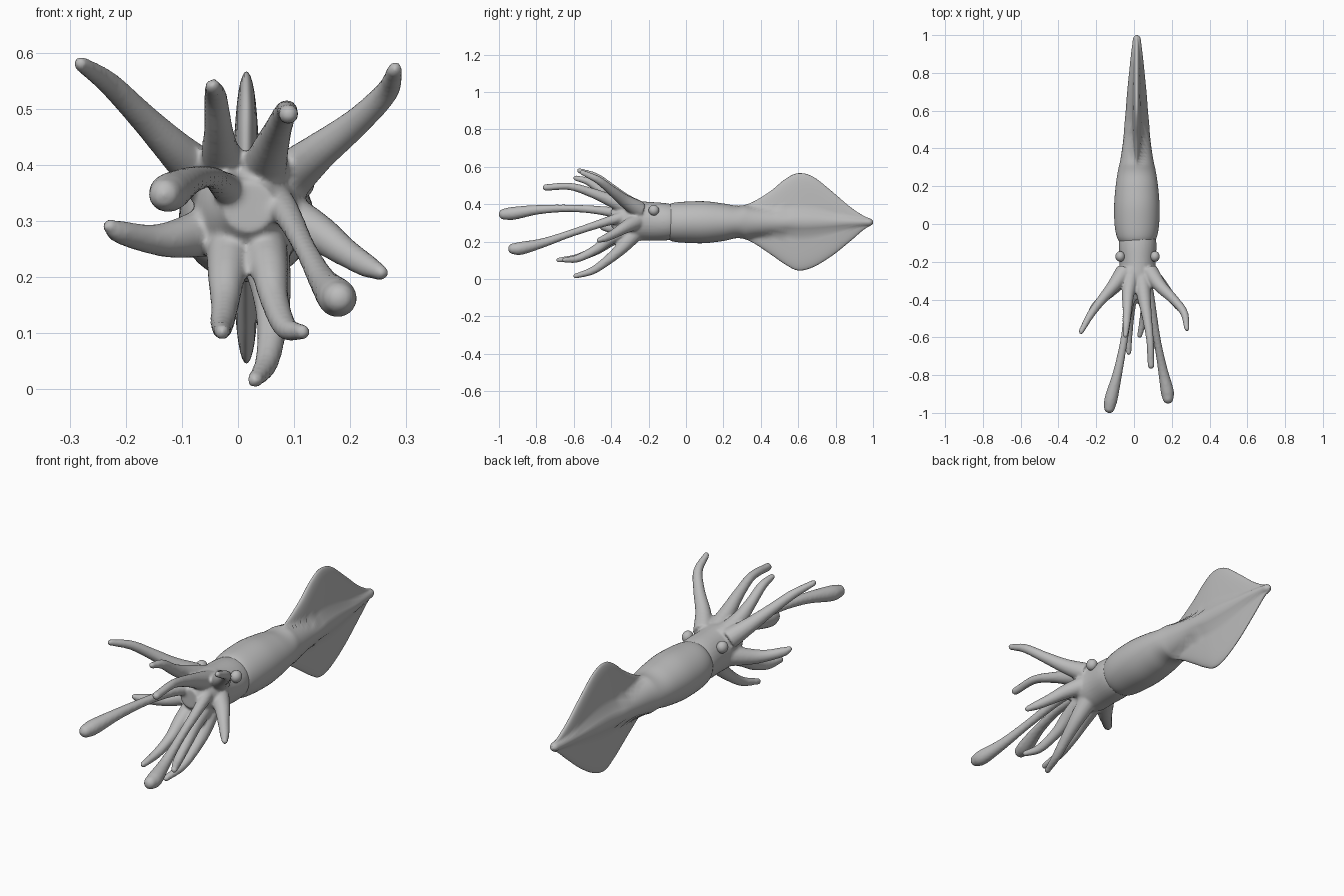
import bpy, bmesh, math
from mathutils import Vector

cube = bpy.data.objects.get("Cube")
if cube:
    bpy.data.objects.remove(cube, do_unlink=True)

skin = bpy.data.materials.new("plain_grey")
skin.use_nodes = True
grey = (0.5, 0.5, 0.5, 1)
skin.diffuse_color = grey
skin.node_tree.nodes["Principled BSDF"].inputs["Base Color"].default_value = grey


def interpolate(stations, steps):
    """Smooth curve through tuples of any length."""
    pts = [Vector(s) for s in stations]
    pts = [2 * pts[0] - pts[1]] + pts + [2 * pts[-1] - pts[-2]]
    out = []
    for i in range(1, len(pts) - 2):
        a, b, c, d = pts[i - 1:i + 3]
        for k in range(steps):
            t = k / steps
            out.append(b + (c - a) * (t / 2) + (2 * a - 5 * b + 4 * c - d) * (t * t / 2)
                       + (3 * b - a - 3 * c + d) * (t ** 3 / 2))
    return out + [pts[-2]]


def loft(bm, rings):
    """Skin a closed tube over a row of equal rings."""
    rows = [[bm.verts.new(p) for p in ring] for ring in rings]
    n = len(rows[0])
    for a, b in zip(rows, rows[1:]):
        for i in range(n):
            j = (i + 1) % n
            bm.faces.new((a[i], a[j], b[j], b[i]))
    bm.faces.new(rows[0])
    bm.faces.new(rows[-1])


def finish(bm, name):
    bmesh.ops.recalc_face_normals(bm, faces=bm.faces)
    mesh = bpy.data.meshes.new(name)
    bm.to_mesh(mesh)
    bm.free()
    mesh.materials.append(skin)
    mesh.shade_smooth()
    obj = bpy.data.objects.new(name, mesh)
    bpy.context.collection.objects.link(obj)
    return obj


def angles(n):
    return [2 * math.pi * i / n for i in range(n)]


# Mantle with tail fin: y, half width, upper height, lower height, fin thickness
CENTRE_X, CENTRE_Z = 0.015, 0.304
mantle = [
    (-.1, .09, .09, .09, 0), (-.065, .107, .104, .104, 0), (0, .118, .11, .11, 0),
    (.1, .12, .112, .112, 0), (.2, .112, .1, .1, 0), (.28, .1, .088, .085, 0),
    (.35, .085, .105, .105, .02), (.45, .07, .165, .17, .028), (.53, .063, .23, .225, .03),
    (.6, .056, .262, .258, .03), (.68, .05, .243, .24, .028), (.78, .04, .165, .18, .025),
    (.88, .03, .08, .1, .02), (.95, .022, .034, .04, .015), (.985, .018, .02, .02, .01),
    (1, .006, .008, .008, .004)]


def mantle_ring(y, width, up, down, fin):
    ring = []
    for a in angles(48):
        h = up if math.sin(a) > 0 else down
        z = h * math.sin(a)
        u = min(1, abs(math.sin(a)))
        body = width * math.sqrt(max(0, 1 - (z / min(width, h)) ** 2))
        blade = max(0, fin) * (1 - u / 2) * math.sqrt(max(0, 1 - u ** 8))
        x = math.copysign((body ** 3 + blade ** 3) ** (1 / 3), math.cos(a))
        ring.append((CENTRE_X + x, y, CENTRE_Z + z))
    return ring


bm = bmesh.new()
loft(bm, [mantle_ring(*s) for s in interpolate(mantle, 5)])
finish(bm, "mantle_and_fin")

# Head: y, centre z, half width, half height
head = [(-.02, .305, .08, .08), (-.1, .306, .1, .099), (-.2, .309, .095, .104),
        (-.28, .312, .098, .105), (-.34, .318, .08, .085), (-.4, .325, .045, .045)]
bm = bmesh.new()
loft(bm, [[(.019 + w * math.cos(a), y, z + h * math.sin(a)) for a in angles(32)]
          for y, z, w, h in interpolate(head, 4)])


def arm(points, radii=(.048, .035, .026, .021, .014)):
    """Tapered limb with a rounded tip."""
    path = interpolate([p + (r,) for p, r in zip(points, radii)], 6)
    spots = [(p.xyz, p.w) for p in path]
    tip, r = spots[-1]
    ahead = (tip - spots[-2][0]).normalized()
    spots += [(tip + ahead * r * math.sin(t), r * math.cos(t)) for t in (.5, 1, 1.4)]
    rings = []
    for i, (p, r) in enumerate(spots):
        tangent = spots[min(i + 1, len(spots) - 1)][0] - spots[max(i - 1, 0)][0]
        q = tangent.to_track_quat('-Y', 'Z')
        rings.append([p + q @ Vector((r * math.cos(a), 0, r * math.sin(a))) for a in angles(14)])
    loft(bm, rings)


# Upper arms, outer pair then inner pair
arm([(-.05, -.25, .37), (-.11, -.33, .425), (-.17, -.4, .485), (-.23, -.48, .545), (-.28, -.57, .58)])
arm([(.08, -.25, .37), (.14, -.33, .42), (.21, -.4, .475), (.265, -.47, .53), (.28, -.555, .57)])
arm([(-.01, -.25, .37), (-.03, -.36, .42), (-.035, -.44, .465), (-.04, -.52, .52), (-.045, -.59, .54)])
arm([(.04, -.28, .37), (.055, -.4, .42), (.07, -.5, .46), (.085, -.62, .495), (.09, -.75, .49)],
    (.048, .035, .026, .02, .018))

# Side arms
arm([(-.04, -.26, .285), (-.11, -.34, .268), (-.16, -.39, .268), (-.21, -.44, .28), (-.228, -.46, .29)])
arm([(.07, -.25, .315), (.14, -.32, .28), (.19, -.38, .245), (.23, -.43, .22), (.255, -.465, .208)])

# Lower arms
arm([(-.01, -.28, .28), (-.02, -.4, .21), (-.023, -.48, .155), (-.028, -.58, .115), (-.028, -.68, .102)])
arm([(.04, -.28, .28), (.055, -.4, .22), (.065, -.48, .16), (.085, -.58, .11), (.115, -.65, .102)])
arm([(.045, -.26, .26), (.06, -.34, .17), (.06, -.42, .1), (.05, -.5, .045), (.03, -.59, .016)])

# Long tentacles with swollen clubs
club = (.042, .026, .02, .025, .035, .03)
arm([(.01, -.3, .335), (-.025, -.42, .362), (-.05, -.6, .378), (-.085, -.78, .372),
     (-.12, -.92, .352), (-.13, -.972, .347)], club)
arm([(.05, -.28, .345), (.085, -.4, .315), (.12, -.6, .25), (.15, -.76, .195),
     (.175, -.88, .165), (.18, -.922, .162)], club)

# Fuse the head and limbs so the roots blend like webbing
crown = finish(bm, "head_and_arms")
remesh = crown.modifiers.new("fuse", 'REMESH')
remesh.mode = 'VOXEL'
remesh.voxel_size = .007
remesh.use_smooth_shade = True
soften = crown.modifiers.new("soften", 'SMOOTH')
soften.factor = .5
soften.iterations = 4

# Eyes
for name, side in (("right_eye", -1), ("left_eye", 1)):
    bm = bmesh.new()
    bmesh.ops.create_uvsphere(bm, u_segments=20, v_segments=12, radius=.028)
    eye = finish(bm, name)
    eye.location = (.019 + side * .092, -.172, .368)
    eye.scale.x = .9
